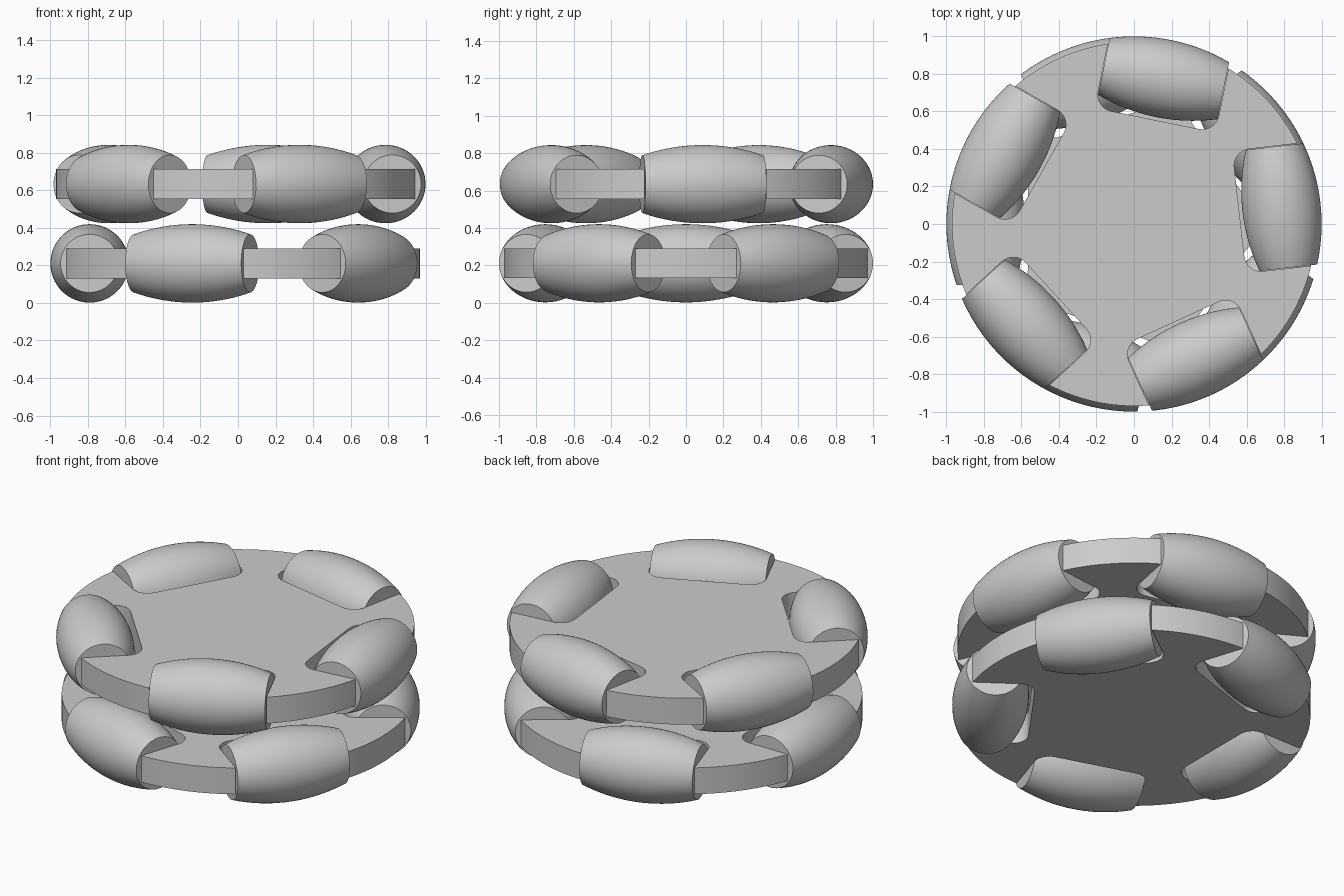
import bpy, bmesh
from math import sin, cos, pi, radians, sqrt, atan2
from mathutils import Vector, Matrix

cube = bpy.data.objects.get("Cube")
if cube:
    bpy.data.objects.remove(cube, do_unlink=True)

ROLLERS = 5
WHEEL_R = 1.0          # radius swept by the barrel rollers
AXLE_R = 0.791         # distance of the roller axes from the centre
HALF_LEN = 0.325       # half of a roller's length
DISC_R, DISC_T = 0.97, 0.16
POCKET_IN, POCKET_W, FILLET = 0.565, 0.328, 0.09

grey = bpy.data.materials.new("light grey")
grey.use_nodes = True
grey.diffuse_color = (0.6, 0.6, 0.6, 1)
grey.node_tree.nodes["Principled BSDF"].inputs["Base Color"].default_value = (0.6, 0.6, 0.6, 1)


def make_mesh(bm, name):
    bmesh.ops.recalc_face_normals(bm, faces=bm.faces[:])
    mesh = bpy.data.meshes.new(name)
    bm.to_mesh(mesh)
    bm.free()
    mesh.materials.append(grey)
    return mesh


def add_object(name, mesh, matrix):
    obj = bpy.data.objects.new(name, mesh)
    bpy.context.collection.objects.link(obj)
    obj.matrix_world = matrix
    bpy.ops.object.select_all(action='DESELECT')
    obj.select_set(True)
    bpy.context.view_layer.objects.active = obj
    bpy.ops.object.shade_smooth_by_angle(angle=radians(30))
    return obj


def roller_mesh(steps=20, sides=64):
    """Barrel along y whose outer side follows the wheel's circle."""
    bm = bmesh.new()
    rings = []
    for i in range(steps + 1):
        y = HALF_LEN * (2 * i / steps - 1)
        r = sqrt(WHEEL_R ** 2 - y * y) - AXLE_R
        rings.append([bm.verts.new((r * cos(2 * pi * k / sides), y, r * sin(2 * pi * k / sides)))
                      for k in range(sides)])
    for a, b in zip(rings, rings[1:]):
        for k in range(sides):
            n = (k + 1) % sides
            bm.faces.new((a[k], a[n], b[n], b[k]))
    bm.faces.new(rings[0])
    bm.faces.new(rings[-1])
    return make_mesh(bm, "roller")


def disc_mesh(arc_steps=20, fillet_steps=8):
    """Plate with a rounded pocket for each roller, open at the rim."""
    rim = sqrt(DISC_R ** 2 - POCKET_W ** 2)
    half = atan2(POCKET_W, rim)
    side = [(rim, -POCKET_W)]
    for i in range(fillet_steps + 1):
        t = pi / 2 * i / fillet_steps
        side.append((POCKET_IN + FILLET * (1 - sin(t)), -POCKET_W + FILLET * (1 - cos(t))))
    pocket = side + [(u, -v) for u, v in reversed(side)]
    pitch = 2 * pi / ROLLERS
    outline = []
    for n in range(ROLLERS):
        turn = Matrix.Rotation(n * pitch, 3, 'Z')
        outline += [turn @ Vector((u, v, -DISC_T / 2)) for u, v in pocket]
        for i in range(1, arc_steps):
            a = n * pitch + half + (pitch - 2 * half) * i / arc_steps
            outline.append(Vector((DISC_R * cos(a), DISC_R * sin(a), -DISC_T / 2)))
    bm = bmesh.new()
    face = bm.faces.new([bm.verts.new(p) for p in outline])
    top = bmesh.ops.extrude_face_region(bm, geom=[face])["geom"]
    bmesh.ops.translate(bm, vec=(0, 0, DISC_T),
                        verts=[g for g in top if isinstance(g, bmesh.types.BMVert)])
    return make_mesh(bm, "disc")


roller, disc = roller_mesh(), disc_mesh()

# Two stacked discs, each turned so that its rollers cover the other's gaps
for layer, z, start in (("lower", 0.211, 36), ("upper", 0.634, 6.5)):
    base = Matrix.Translation((0, 0, z)) @ Matrix.Rotation(radians(start), 4, 'Z')
    add_object(layer + "_disc", disc, base)
    for n in range(ROLLERS):
        spin = Matrix.Rotation(2 * pi * n / ROLLERS, 4, 'Z')
        add_object(f"{layer}_roller_{n + 1}", roller,
                   base @ spin @ Matrix.Translation((AXLE_R, 0, 0)))
